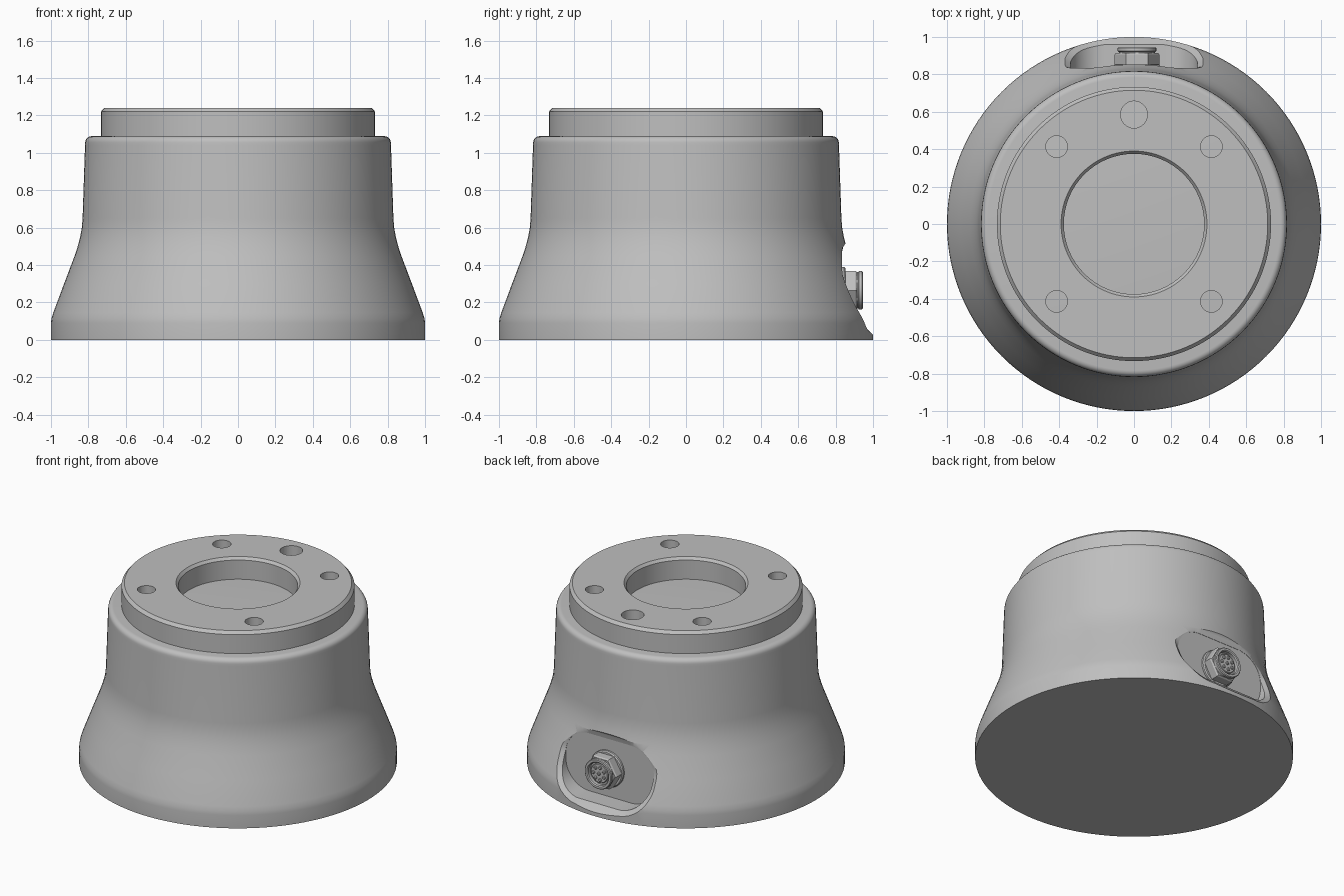
import bpy, bmesh
from math import sin, cos, pi, sqrt, radians
from mathutils import Matrix

old = bpy.data.objects.get("Cube")
if old:
    bpy.data.objects.remove(old, do_unlink=True)

grey = bpy.data.materials.new("metal grey")
grey.use_nodes = True
GREY = (0.52, 0.52, 0.52, 1)
grey.diffuse_color = GREY
grey.node_tree.nodes["Principled BSDF"].inputs["Base Color"].default_value = GREY


def loft(name, rings, closed=False):
    """Skin a stack of rings; cap the ends, or join last to first."""
    bm = bmesh.new()
    loops = [[bm.verts.new(p) for p in ring] for ring in rings]
    n = len(loops[0])
    pairs = list(zip(loops, loops[1:]))
    if closed:
        pairs.append((loops[-1], loops[0]))
    else:
        bm.faces.new(loops[0])
        bm.faces.new(loops[-1])
    for a, b in pairs:
        for i in range(n):
            j = (i + 1) % n
            bm.faces.new((a[i], a[j], b[j], b[i]))
    bmesh.ops.recalc_face_normals(bm, faces=bm.faces)
    mesh = bpy.data.meshes.new(name)
    bm.to_mesh(mesh)
    bm.free()
    mesh.materials.append(grey)
    obj = bpy.data.objects.new(name, mesh)
    bpy.context.collection.objects.link(obj)
    return obj


def lathe(name, profile, segs=128, closed=False):
    rings = [[(r * cos(2 * pi * i / segs), r * sin(2 * pi * i / segs), z)
              for i in range(segs)] for r, z in profile]
    return loft(name, rings, closed)


def activate(obj):
    bpy.ops.object.select_all(action="DESELECT")
    obj.select_set(True)
    bpy.context.view_layer.objects.active = obj


def cut(obj, cutter):
    activate(obj)
    mod = obj.modifiers.new("cut", "BOOLEAN")
    mod.operation = "DIFFERENCE"
    mod.solver = "EXACT"
    mod.object = cutter
    bpy.ops.object.modifier_apply(modifier=mod.name)
    bpy.data.objects.remove(cutter, do_unlink=True)


def smooth(obj):
    activate(obj)
    bpy.ops.object.shade_smooth_by_angle(angle=radians(28))


# Flared housing with a rounded shoulder
side = [(1, 0), (1, 0.09), (0.997, 0.115), (0.988, 0.145), (0.93, 0.3), (0.875, 0.445),
        (0.857, 0.5), (0.844, 0.55), (0.835, 0.6), (0.831, 0.65), (0.818, 1.04)]
shoulder = [(0.783 + 0.034 * cos(a * pi / 12), 1.055 + 0.034 * sin(a * pi / 12))
            for a in range(7)]
housing = lathe("housing", side + shoulder)


# Connector recess: rounded slot whose chamfered rim follows the housing
def surface_y(x, z):
    for (r0, z0), (r1, z1) in zip(side, side[1:]):
        if z0 <= z <= z1:
            return sqrt((r0 + (r1 - r0) * (z - z0) / (z1 - z0)) ** 2 - x * x)


FLOOR, MID = 0.832, 0.27


def slot(grow, depth):
    radius, pts = 0.18 + grow, []
    for k in range(64):
        q = k // 16
        a = (q + (k % 16) / 15) * pi / 2
        cx = 0.16 if q in (0, 3) else -0.16
        cz = 0.02 if q in (0, 1) else -0.02
        x, z = cx + radius * cos(a), MID + cz + radius * sin(a)
        pts.append((x, depth(x, z), z))
    return pts


recess = loft("recess_cutter", [
    slot(0, lambda x, z: FLOOR),
    slot(0, lambda x, z: max(FLOOR + 0.002, surface_y(x, z) - 0.028)),
    slot(0.03, lambda x, z: max(FLOOR + 0.004, surface_y(x, z))),
    slot(0.05, lambda x, z: surface_y(x, z) + 0.02),
    slot(0.05, lambda x, z: 1.2)])
cut(housing, recess)
smooth(housing)

# Mounting flange with a chamfered bore
flange = lathe("mounting_flange", [
    (0.375, 1.08), (0.375, 1.222), (0.39, 1.24), (0.715, 1.24),
    (0.733, 1.22), (0.733, 1.08)], closed=True)

# Four bolt holes and a larger locating hole
for angle, radius in [(45, 0.058), (135, 0.058), (225, 0.058), (315, 0.058), (90, 0.072)]:
    hole = lathe("hole_cutter", [(radius, 1), (radius, 1.4)], 32)
    a = radians(angle)
    hole.data.transform(Matrix.Translation((0.585 * cos(a), 0.585 * sin(a), 0)))
    cut(flange, hole)
smooth(flange)

# Round socket, built along z and then turned to face the back
to_back = Matrix.Translation((0.016, 0, 0.265)) @ Matrix.Rotation(-pi / 2, 4, "X")
parts = [
    lathe("socket_collar", [(0.125, 0.82), (0.125, 0.845), (0.118, 0.852)], 48),
    lathe("socket_nut", [(0.12, 0.84), (0.12, 0.905), (0.112, 0.915)], 6),
    lathe("socket_ring", [(0.078, 0.9), (0.078, 0.938), (0.084, 0.945), (0.098, 0.945),
                          (0.103, 0.94), (0.103, 0.925), (0.097, 0.92), (0.097, 0.9)],
          48, closed=True),
    lathe("socket_insert", [(0.066, 0.9), (0.066, 0.926), (0.062, 0.93)], 40)]

# Contact pins: seven around one
for k in range(8):
    pin = lathe("contact_pin", [(0.011, 0.92), (0.011, 0.936), (0.007, 0.94)], 12)
    if k:
        a = 2 * pi * k / 7
        pin.data.transform(Matrix.Translation((0.043 * cos(a), 0.043 * sin(a), 0)))
    parts.append(pin)
for part in parts:
    part.data.transform(to_back)
    smooth(part)
